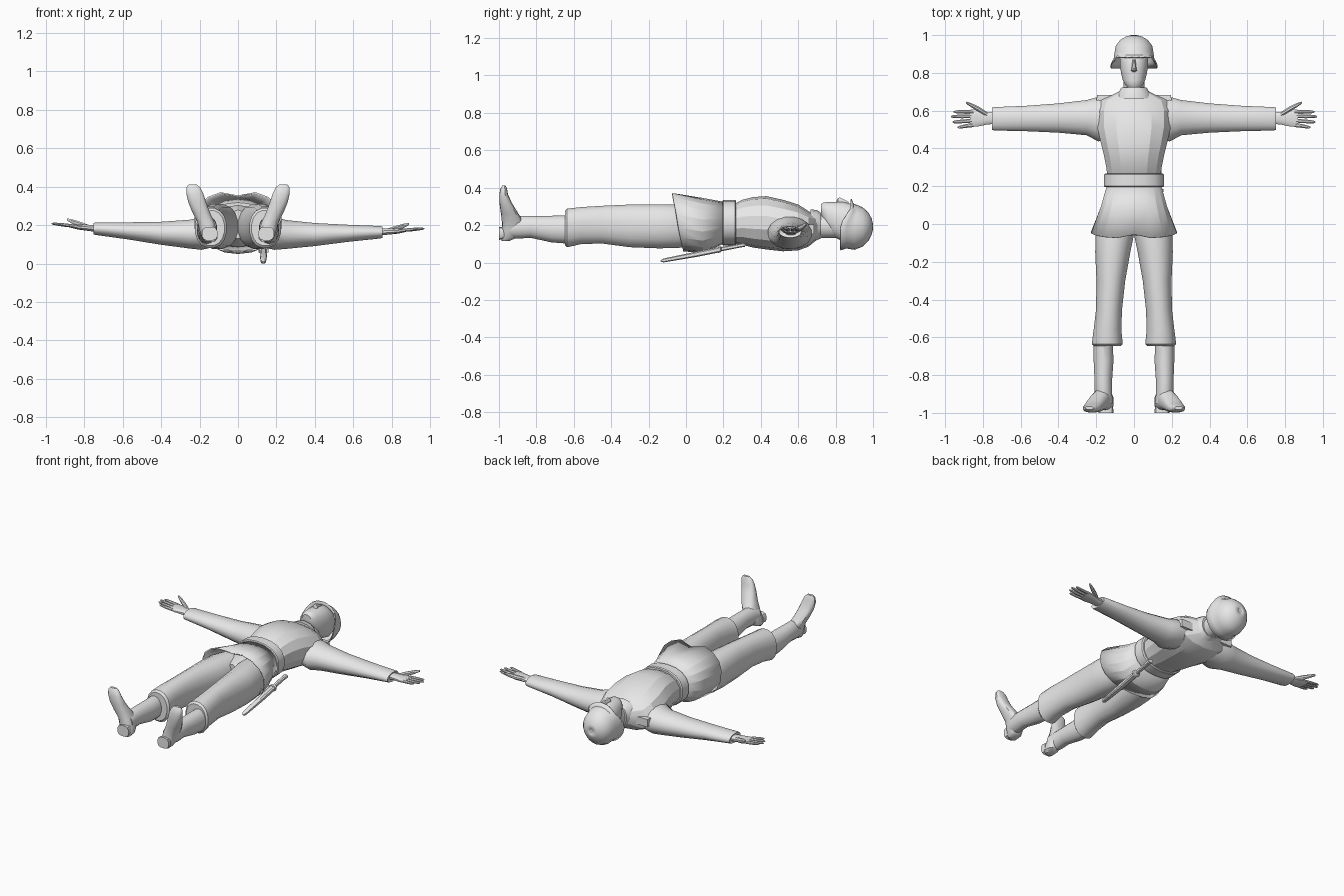
import bpy, bmesh, math
from mathutils import Vector

grey = bpy.data.materials.new("plain_grey")
grey.diffuse_color = (0.8, 0.8, 0.8, 1)


def finish(name, bm, angle=35, thick=0):
    bmesh.ops.recalc_face_normals(bm, faces=bm.faces)
    me = bpy.data.meshes.new(name)
    bm.to_mesh(me)
    bm.free()
    me.materials.append(grey)
    ob = bpy.data.objects.new(name, me)
    bpy.context.collection.objects.link(ob)
    bpy.ops.object.select_all(action='DESELECT')
    ob.select_set(True)
    bpy.context.view_layer.objects.active = ob
    bpy.ops.object.shade_smooth_by_angle(angle=math.radians(angle))
    if thick:
        mod = ob.modifiers.new("cloth_thickness", 'SOLIDIFY')
        mod.thickness = thick
        mod.offset = -1
    return ob


def loft(name, axis, rings, n=14, power=2.0, side=1, angle=35,
         caps=True, thick=0, warp=None):
    """Rings are (position, u0, u1, v0, v1); u, v are the two other axes in order."""
    u, v = [i for i in range(3) if i != axis]
    bm = bmesh.new()
    loops = []
    for k, (pos, u0, u1, v0, v1) in enumerate(rings):
        loop = []
        for i in range(n):
            t = 2 * math.pi * (i + 0.5) / n
            c, s = math.cos(t), math.sin(t)
            p = Vector((0, 0, 0))
            p[axis] = pos
            p[u] = (u0 + u1) / 2 + (u1 - u0) / 2 * math.copysign(abs(c) ** (2 / power), c)
            p[v] = (v0 + v1) / 2 + (v1 - v0) / 2 * math.copysign(abs(s) ** (2 / power), s)
            if warp:
                warp(p, k, c, s)
            p.x *= side
            loop.append(bm.verts.new(p))
        loops.append(loop)
    for a, b in zip(loops, loops[1:]):
        for i in range(n):
            j = (i + 1) % n
            bm.faces.new((a[i], a[j], b[j], b[i]))
    if caps:
        bm.faces.new(loops[0])
        bm.faces.new(loops[-1])
    return finish(name, bm, angle, thick)


def body(name, rings, **kw):
    """Symmetric loft along the body: (y, half width, back z, front z)."""
    return loft(name, 1, [(y, -h, h, a, b) for y, h, a, b in rings], **kw)


# Tunic and belt
body("tunic", [(.26, .145, .10, .315), (.30, .15, .095, .335), (.36, .162, .08, .35),
               (.43, .18, .07, .355), (.52, .20, .06, .335), (.60, .20, .065, .31),
               (.655, .18, .085, .275), (.685, .115, .11, .255), (.71, .065, .13, .25)],
     n=14, power=2.2, angle=18)
body("belt", [(.195, .155, .095, .33), (.20, .162, .09, .335),
              (.262, .16, .09, .335), (.268, .152, .095, .33)], n=18, power=2.3)


# Open skirt of the tunic, longer in front with a notch in the middle
def hem(p, k, c, s):
    if k > 1:
        p.y -= 0.03 * s
        if s > 0 and abs(c) < 0.15:
            p.y += 0.02
            p.z -= 0.025


body("tunic_skirt", [(.20, .147, .10, .325), (.09, .178, .05, .345), (-.045, .23, .06, .38)],
     n=18, power=2.3, angle=18, caps=False, thick=.008, warp=hem)

# Collar and neck
body("collar", [(.665, .10, .10, .285), (.70, .082, .12, .28), (.722, .068, .13, .265)], power=2.2)
body("neck", [(.68, .058, .13, .255), (.80, .055, .13, .26)])

# Head with nose
body("head", [(.722, .03, .255, .312), (.735, .047, .22, .322), (.76, .06, .165, .325),
              (.80, .07, .13, .326), (.84, .076, .11, .325), (.89, .077, .10, .315),
              (.94, .065, .12, .28)], n=16, power=2.3)
body("nose", [(.805, .008, .30, .33), (.812, .017, .30, .346), (.822, .014, .30, .35),
              (.87, .008, .30, .326)], n=8)


# Helmet shell, cut higher above the face
LIFT = (.06, .038, .015, 0, 0, 0, 0)


def brow(p, k, c, s):
    p.y += LIFT[k] * min(1, 1.5 * max(0, s))


body("helmet", [(.826, .127, .065, .34), (.858, .11, .075, .315), (.90, .105, .068, .308),
                (.945, .097, .085, .295), (.975, .073, .115, .268),
                (.993, .042, .15, .235), (1.0, .012, .178, .205)],
     n=22, angle=40, caps=False, thick=.007, warp=brow)
body("helmet_crown", [(.994, .014, .175, .207), (1.0, .0125, .178, .205)], n=22)

for side, tag in ((1, "left"), (-1, "right")):
    # One arm rests slightly higher than the other
    def raise_arm(p, k, c, s):
        if side < 0:
            p.z += 0.034 * max(0, p.x - 0.2)

    kw = dict(side=side, warp=raise_arm)

    # Sleeve
    loft("sleeve_" + tag, 0,
         [(.10, .45, .66, .09, .25), (.19, .435, .675, .07, .245), (.25, .468, .658, .075, .228),
          (.40, .482, .64, .09, .212), (.57, .49, .627, .112, .203), (.74, .494, .62, .13, .196),
          (.752, .497, .617, .133, .193), (.746, .512, .603, .145, .182)], n=16, **kw)
    # Palm, fingers and thumb
    loft("palm_" + tag, 0,
         [(.73, .53, .592, .145, .182), (.78, .525, .595, .15, .183),
          (.83, .514, .608, .155, .182), (.868, .513, .606, .163, .182)], n=12, power=2.4, **kw)
    for i, (root, tip, reach) in enumerate(((.524, .512, .935), (.547, .540, .962),
                                            (.571, .569, .97), (.594, .594, .955))):
        mid = (root + tip) / 2
        loft(f"finger_{i + 1}_{tag}", 0,
             [(.85, root - .012, root + .012, .163, .182),
              ((.86 + reach) / 2, mid - .011, mid + .011, .168, .186),
              (reach - .01, tip - .008, tip + .008, .175, .188),
              (reach, tip - .003, tip + .003, .179, .185)], n=8, **kw)
    loft("thumb_" + tag, 0,
         [(.775, .565, .592, .158, .182), (.82, .592, .622, .167, .197),
          (.86, .616, .64, .183, .208), (.885, .634, .648, .197, .212),
          (.89, .638, .645, .20, .21)], n=8, **kw)

    # Shoulder strap
    loft("shoulder_strap_" + tag, 1,
         [(.655, .10, .20, .15, .205), (.684, .105, .195, .152, .203)],
         n=4, power=40, side=side)

    # Trouser leg gathered at the cuff
    loft("trouser_leg_" + tag, 1,
         [(.14, -.005, .145, .10, .30), (-.05, -.003, .205, .075, .312),
          (-.15, .018, .207, .074, .313), (-.30, .045, .20, .08, .312),
          (-.45, .062, .202, .10, .305), (-.56, .066, .215, .097, .298),
          (-.635, .058, .225, .08, .29), (-.647, .07, .215, .092, .278)],
         n=16, power=2.2, side=side)

    # Boot shaft and foot with toes turned out
    loft("boot_shaft_" + tag, 1,
         [(-.62, .112, .215, .10, .252), (-.72, .107, .215, .108, .25),
          (-.83, .115, .21, .132, .25), (-.90, .115, .21, .128, .25),
          (-.95, .11, .20, .13, .24)], n=14, side=side)
    loft("boot_foot_" + tag, 2,
         [(.115, .12, .17, -.985, -.945), (.13, .107, .185, -.988, -.91),
          (.17, .108, .20, -.985, -.885), (.22, .123, .213, -.985, -.87),
          (.265, .145, .238, -.99, -.898), (.32, .165, .26, -.998, -.932),
          (.365, .18, .27, -.998, -.952), (.395, .195, .27, -.992, -.957),
          (.412, .215, .258, -.982, -.965)], n=14, power=2.6, side=side)
    loft("boot_heel_" + tag, 1,
         [(-1, .107, .188, .12, .192), (-.97, .11, .185, .125, .19)],
         n=12, power=3, side=side)

# Seat of the trousers between the legs
body("trouser_seat", [(.17, .13, .11, .30), (.03, .15, .085, .305), (-.06, .04, .13, .28)])

# Sheathed blade hanging at the back of the belt
loft("sheath", 1,
     [(-.135, .128, .136, .004, .012), (-.12, .118, .146, 0, .022),
      (.05, .113, .151, .028, .058), (.17, .112, .152, .052, .082)], n=8, power=3)
loft("sheath_handle", 1,
     [(.17, .105, .159, .05, .086), (.185, .108, .156, .054, .088), (.19, .12, .144, .06, .084),
      (.29, .118, .146, .08, .102), (.315, .115, .149, .083, .107)], n=8, power=3)
